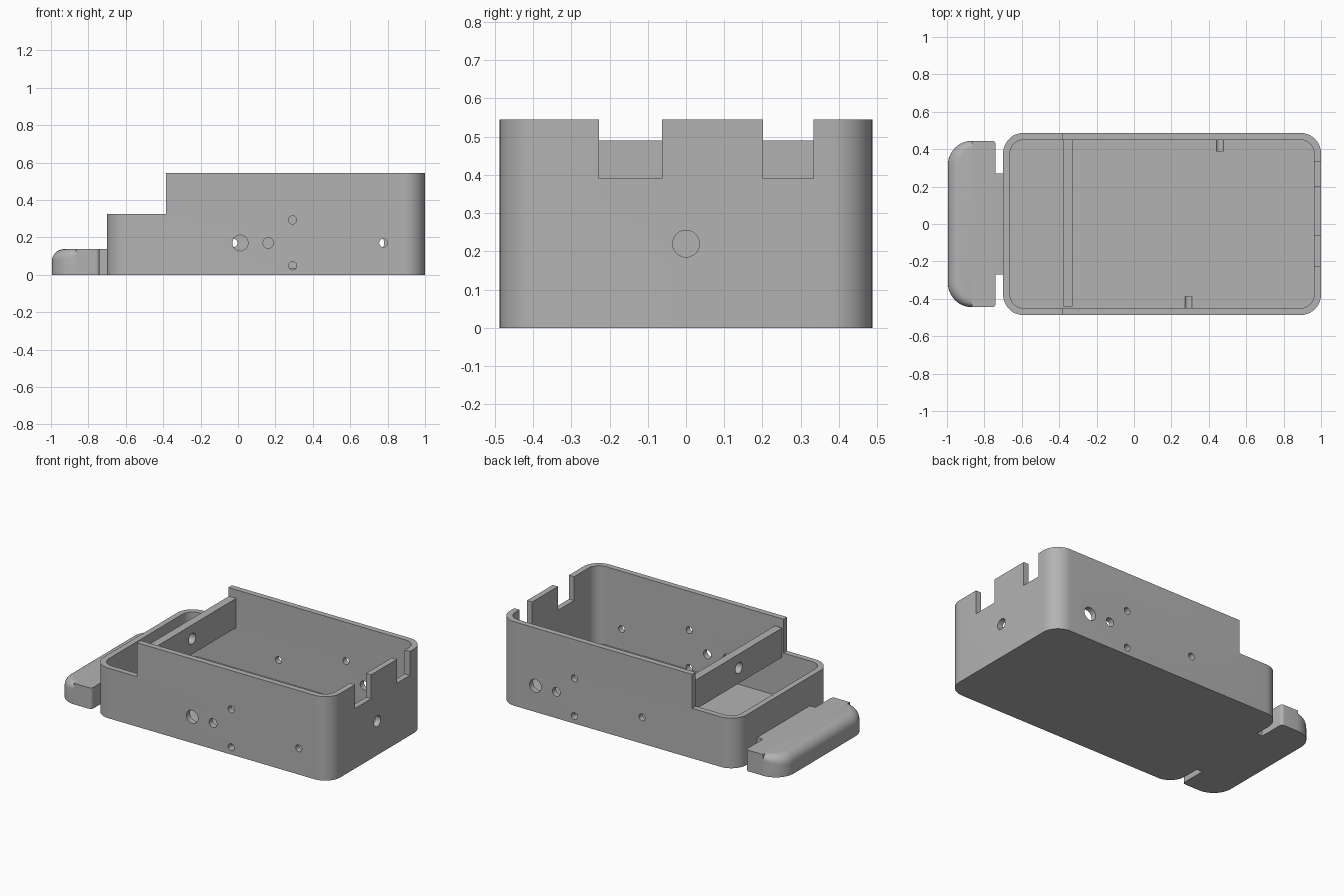
import bpy, bmesh, math
from mathutils import Matrix

cube = bpy.data.objects.get("Cube")
if cube:
    bpy.data.objects.remove(cube, do_unlink=True)

grey = bpy.data.materials.new("plain grey")
grey.use_nodes = True
COLOUR = (0.45, 0.45, 0.45, 1)
grey.diffuse_color = COLOUR
grey.node_tree.nodes["Principled BSDF"].inputs["Base Color"].default_value = COLOUR


def make_object(name, bm):
    bmesh.ops.recalc_face_normals(bm, faces=bm.faces)
    mesh = bpy.data.meshes.new(name)
    bm.to_mesh(mesh)
    bm.free()
    mesh.materials.append(grey)
    obj = bpy.data.objects.new(name, mesh)
    bpy.context.collection.objects.link(obj)
    return obj


def loft(name, rings):
    """Skin a stack of matching rings and cap both ends."""
    bm = bmesh.new()
    layers = [[bm.verts.new(p) for p in ring] for ring in rings]
    n = len(layers[0])
    for low, high in zip(layers, layers[1:]):
        for i in range(n):
            j = (i + 1) % n
            bm.faces.new((low[i], low[j], high[j], high[i]))
    bm.faces.new(layers[0][::-1])
    bm.faces.new(layers[-1])
    return make_object(name, bm)


def arc(cx, cy, r, start, steps=12):
    """Quarter turn of points."""
    angles = [start + math.pi / 2 * i / steps for i in range(steps + 1)]
    return [(cx + r * math.cos(a), cy + r * math.sin(a)) for a in angles]


def rounded_prism(name, x0, x1, y, z0, z1, r):
    outline = (arc(x1 - r, y - r, r, 0) + arc(x0 + r, y - r, r, math.pi / 2)
               + arc(x0 + r, r - y, r, math.pi) + arc(x1 - r, r - y, r, -math.pi / 2))
    return loft(name, [[(px, py, z) for px, py in outline] for z in (z0, z1)])


def block(name, x0, x1, y0, y1, z0, z1):
    corners = ((x0, y0), (x1, y0), (x1, y1), (x0, y1))
    return loft(name, [[(px, py, z) for px, py in corners] for z in (z0, z1)])


def rod(name, x, y, z, r, axis, depth=0.2):
    bm = bmesh.new()
    turn = Matrix.Rotation(math.pi / 2, 4, "Y" if axis == "X" else "X")
    bmesh.ops.create_cone(bm, cap_ends=True, segments=32, radius1=r, radius2=r, depth=depth,
                          matrix=Matrix.Translation((x, y, z)) @ turn)
    return make_object(name, bm)


def cut(target, cutter):
    mod = target.modifiers.new("cut", "BOOLEAN")
    mod.operation = "DIFFERENCE"
    mod.solver = "EXACT"
    mod.object = cutter
    graph = bpy.context.evaluated_depsgraph_get()
    mesh = bpy.data.meshes.new_from_object(target.evaluated_get(graph))
    target.modifiers.clear()
    target.data = mesh
    bpy.data.objects.remove(cutter, do_unlink=True)


# Open box with rounded corners
SIDE, WALL = 0.487, 0.037
box = rounded_prism("open_box", -0.70, 1.0, SIDE, 0, 0.545, 0.11)
cut(box, rounded_prism("cavity", -0.70 + WALL, 1 - WALL, SIDE - WALL, WALL, 0.8, 0.073))
cut(box, block("low_end_cutter", -0.9, -0.385, -0.7, 0.7, 0.325, 0.8))

# Cable notches in the end wall
for y0, y1 in ((-0.228, -0.063), (0.201, 0.333)):
    cut(box, block("notch_cutter", 0.9, 1.1, y0, y1, 0.39, 0.8))

# Round holes: the same pattern on both long walls, reversed on the back
cut(box, rod("end_hole_cutter", 1.0, 0, 0.22, 0.035, "X"))
pattern = ((0, 0.17, 0.042), (0.15, 0.17, 0.028), (0.28, 0.293, 0.022),
           (0.28, 0.048, 0.022), (0.765, 0.17, 0.022))
for start, direction, y in ((0.012, 1, -SIDE), (0.74, -1, SIDE)):
    for offset, z, r in pattern:
        cut(box, rod("side_hole_cutter", start + direction * offset, y, z, r, "Y"))

# Raised cross plate with a central hole
plate = block("cross_plate", -0.38, -0.328, -0.442, 0.455, 0.30, 0.49)
cut(plate, rod("plate_hole_cutter", -0.355, 0, 0.40, 0.035, "X"))

# End tab: rounded nose with a rolled top edge
H, EDGE, R, TAB = 0.137, -0.865, 0.13, 0.445
corners = arc(EDGE, TAB - R, R, math.pi / 2) + arc(EDGE, R - TAB, R, math.pi)


def nose_ring(turn):
    """Outline pulled in along its normals; the roll is smaller toward the sides."""
    ring = []
    for x, y in corners:
        cy = math.copysign(TAB - R, y)
        nx, ny = (x - EDGE) / R, (y - cy) / R
        roll = 0.035 + 0.03 * abs(nx)
        inset = roll * (1 - math.cos(turn))
        ring.append((x - nx * inset, y - ny * inset, H - roll * (1 - math.sin(turn))))
    return ring


base = [(x, y, 0) for x, y in corners]
nose = loft("tab_nose", [base] + [nose_ring(math.pi / 2 * i / 8) for i in range(9)])

# Straight part of the tab and the neck joining it to the box
r = 0.02
outline = ([(EDGE, -TAB)] + arc(-0.74 - r, r - TAB, r, -math.pi / 2, 6)
           + arc(-0.74 - r, TAB - r, r, 0, 6) + [(EDGE, TAB)])
body = loft("tab_body", [[(x, y, z) for x, y in outline] for z in (0, H)])
neck = block("tab_neck", -0.745, -0.69, -0.27, 0.27, 0, H)

# Smooth curves, crisp edges
bpy.ops.object.select_all(action="DESELECT")
for obj in (box, plate, nose, body, neck):
    obj.select_set(True)
    bpy.context.view_layer.objects.active = obj
bpy.ops.object.shade_smooth_by_angle(angle=math.radians(30))
